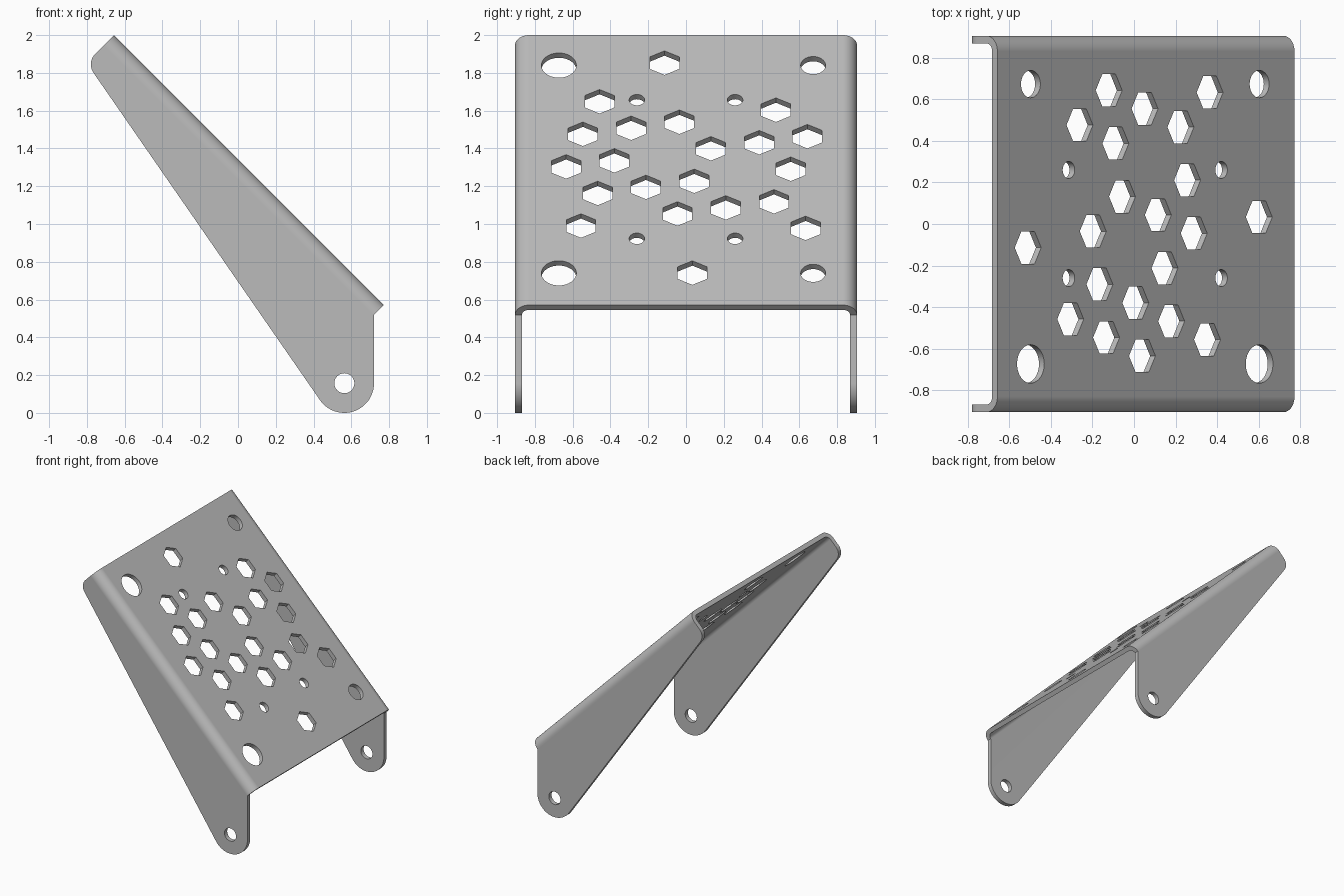
import bpy
import bmesh
from math import radians, degrees, sin, cos, pi, sqrt, atan2, asin
from mathutils import Matrix, Vector

if "Cube" in bpy.data.objects:
    bpy.data.objects.remove(bpy.data.objects["Cube"])

HALF_W, THICK, BEND = 0.905, 0.036, 0.075   # sheet half width, gauge, bend radius
MID_Z, PLANE = 1.29, 1.343                  # plate surface lies on x + z = PLANE
ROOT2 = sqrt(2)

# Frames: local XY holds each outline, local Z is the extrusion axis
PLATE = Matrix.Translation((PLANE - MID_Z, 0, MID_Z)) @ Matrix.Rotation(radians(45), 4, 'Y')
SECTION = PLATE @ Matrix(((0, 0, 1, 0), (1, 0, 0, 0), (0, 1, 0, 0), (0, 0, 0, 1)))
SIDE = Matrix.Rotation(radians(90), 4, 'X')


def arc(cx, cy, r, start, end, steps):
    angles = [radians(start + (end - start) * i / steps) for i in range(steps + 1)]
    return [(cx + r * cos(a), cy + r * sin(a)) for a in angles]


def circle(cx, cy, r, sides):
    return arc(cx, cy, r, 0, 360, sides)[:-1]


def prisms(name, outlines):
    """One object from (outline, frame, half depth) extrusions."""
    bm = bmesh.new()
    for outline, frame, depth in outlines:
        low, high = [[bm.verts.new(frame @ Vector((x, y, z))) for x, y in outline]
                     for z in (-depth, depth)]
        bm.faces.new(low[::-1])
        bm.faces.new(high)
        n = len(outline)
        for i in range(n):
            j = (i + 1) % n
            bm.faces.new((low[i], low[j], high[j], high[i]))
    bmesh.ops.recalc_face_normals(bm, faces=bm.faces)
    mesh = bpy.data.meshes.new(name)
    bm.to_mesh(mesh)
    bm.free()
    obj = bpy.data.objects.new(name, mesh)
    bpy.context.collection.objects.link(obj)
    return obj


def cut(obj, cutter, operation):
    mod = obj.modifiers.new(cutter.name, 'BOOLEAN')
    mod.operation, mod.solver, mod.object = operation, 'EXACT', cutter
    bpy.context.view_layer.objects.active = obj
    bpy.ops.object.modifier_apply(modifier=mod.name)
    bpy.data.objects.remove(cutter)


# Folded channel: flat plate with a rounded bend down to each flange
bend_y, inner = HALF_W - BEND, BEND - THICK
channel = ([(-HALF_W, -1)] + arc(-bend_y, -BEND, BEND, 180, 90, 14)
           + arc(bend_y, -BEND, BEND, 90, 0, 14) + [(HALF_W, -1), (HALF_W - THICK, -1)]
           + arc(bend_y, -BEND, inner, 0, 90, 14) + arc(-bend_y, -BEND, inner, 90, 180, 14)
           + [(THICK - HALF_W, -1)])
bracket = prisms("folded_bracket", [(channel, SECTION, 2)])

# Side silhouette: rounded upper corner, tapered edge, round pivot lug
tip, tip_r = Vector((-0.70, 1.845)), 0.079
pivot, lug_r = Vector((0.563, 0.157)), 0.157
run = pivot - tip
slope = degrees(atan2(run.y, run.x) - pi / 2 - asin((tip_r - lug_r) / run.length) * -1) % 360
lift = 0.1
silhouette = ([(-0.657 + lift, 2 + lift)]
              + arc(tip.x, tip.y, tip_r, 135, slope, 12)
              + arc(pivot.x, pivot.y, lug_r, slope, 360, 24)
              + [(0.72, 0.519), (0.772, 0.571), (0.772 + lift, 0.571 + lift)])
cut(bracket, prisms("side_outline", [(silhouette, SIDE, 2)]), 'INTERSECT')

# Hexagonal holes on a turned triangular lattice, some places left solid
lattice = {-2: [-1], -1: [-2], 0: [-2, -1, 0, 2], 1: [-2, -1, 1, 2, 3],
           2: [-1, 0, 1, 3], 3: [-1, 1, 2, 3], 4: [4], 5: [2]}
holes = []
for row, places in lattice.items():
    for i in places:
        y = -0.035 + 0.2555 * i - 0.0885 * row
        z = 1.54 + 0.032 * i - 0.1725 * row
        holes.append((circle((MID_Z - z) * ROOT2, y, 0.09, 6), PLATE, 0.2))

# Round fixing holes: large and medium at the corners, small further in
for y, r, reach in ((-0.673, 0.0925, 0.55), (0.673, 0.066, 0.55),
                    (-0.26, 0.041, 0.367), (0.26, 0.041, 0.367)):
    for end in (-1, 1):
        holes.append((circle(end * reach * ROOT2, y, r, 40), PLATE, 0.2))

# Pivot hole through both flanges
holes.append((circle(pivot.x, pivot.y, 0.053, 32), SIDE, 2))
cut(bracket, prisms("hole_cutters", holes), 'DIFFERENCE')

# Bare metal finish
metal = bpy.data.materials.new("grey_metal")
metal.use_nodes = True
grey = (0.5, 0.5, 0.5, 1)
metal.diffuse_color = grey
metal.node_tree.nodes["Principled BSDF"].inputs["Base Color"].default_value = grey
bracket.data.materials.clear()
bracket.data.materials.append(metal)
for poly in bracket.data.polygons:
    poly.material_index = 0

# Smooth bends and holes, crisp sheet edges
bpy.ops.object.select_all(action='DESELECT')
bracket.select_set(True)
bpy.context.view_layer.objects.active = bracket
bpy.ops.object.shade_smooth_by_angle(angle=radians(30))
weighted = bracket.modifiers.new("flat_faces", 'WEIGHTED_NORMAL')
weighted.keep_sharp = True
